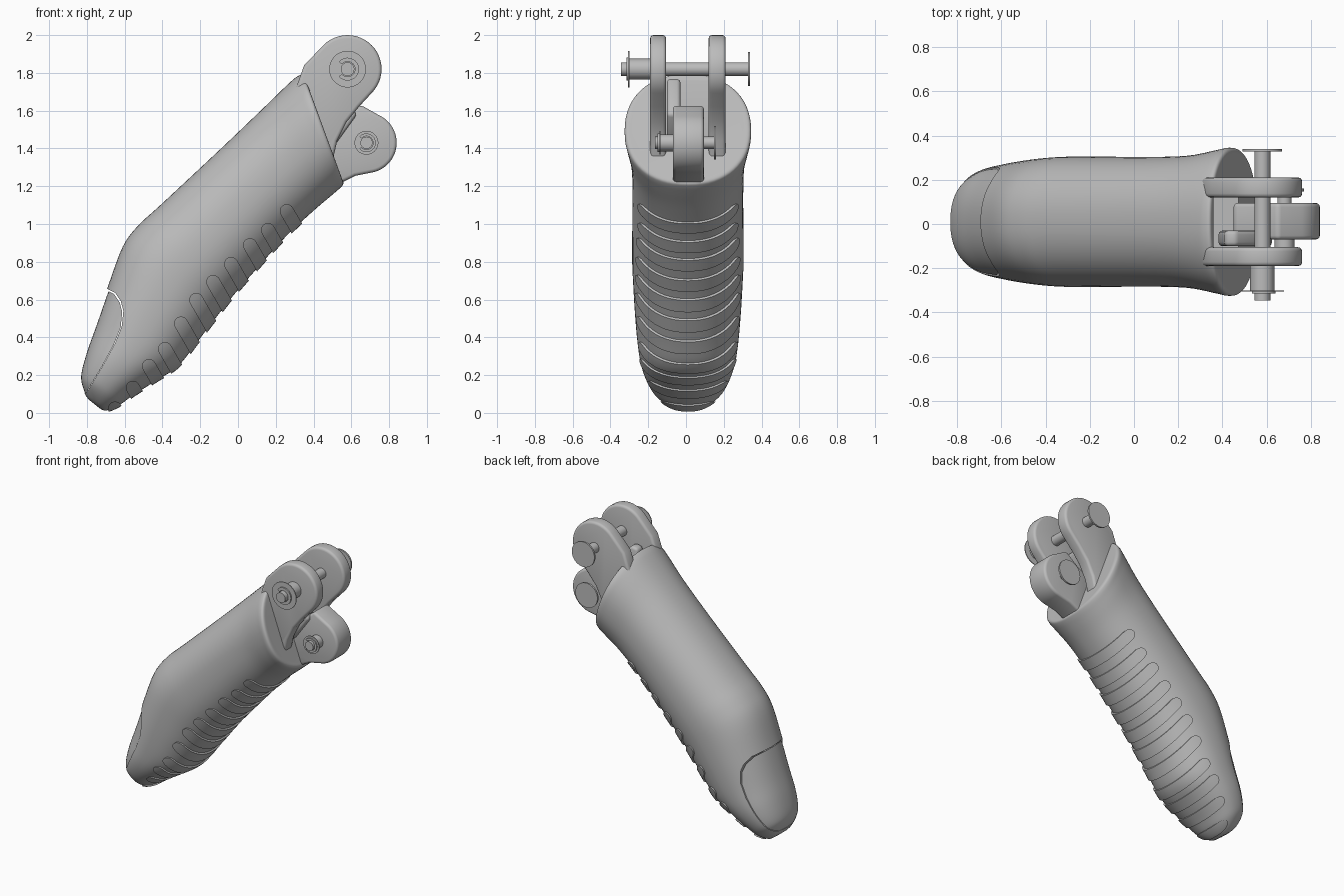
import bpy, bmesh, math
from mathutils import Vector

if "Cube" in bpy.data.objects:
    bpy.data.objects.remove(bpy.data.objects["Cube"])

grey = bpy.data.materials.new("plain grey")
grey.use_nodes = True
grey.diffuse_color = (0.5, 0.5, 0.5, 1)
grey.node_tree.nodes["Principled BSDF"].inputs["Base Color"].default_value = (0.5, 0.5, 0.5, 1)


def make(name, bm):
    bmesh.ops.recalc_face_normals(bm, faces=bm.faces)
    me = bpy.data.meshes.new(name)
    bm.to_mesh(me)
    bm.free()
    me.materials.append(grey)
    ob = bpy.data.objects.new(name, me)
    bpy.context.collection.objects.link(ob)
    return ob


def activate(ob):
    bpy.ops.object.select_all(action="DESELECT")
    ob.select_set(True)
    bpy.context.view_layer.objects.active = ob


def smooth(ob, angle=35):
    activate(ob)
    bpy.ops.object.shade_smooth_by_angle(angle=math.radians(angle))


def boolean(ob, cutter, operation):
    activate(ob)
    mod = ob.modifiers.new("cut", "BOOLEAN")
    mod.operation, mod.solver, mod.object = operation, "EXACT", cutter
    bpy.ops.object.modifier_apply(modifier=mod.name)
    bpy.data.objects.remove(cutter)


def prism(name, outlines, y0, y1, bevel=0):
    """Extrude closed x-z outlines along y."""
    bm = bmesh.new()
    for pts in outlines:
        a = [bm.verts.new((x, y0, z)) for x, z in pts]
        b = [bm.verts.new((x, y1, z)) for x, z in pts]
        bm.faces.new(a)
        bm.faces.new(b)
        for i in range(len(a)):
            j = (i + 1) % len(a)
            bm.faces.new((a[i], a[j], b[j], b[i]))
    ob = make(name, bm)
    if bevel:
        activate(ob)
        mod = ob.modifiers.new("round", "BEVEL")
        mod.width, mod.segments, mod.limit_method = bevel, 3, "ANGLE"
        bpy.ops.object.modifier_apply(modifier=mod.name)
    return ob


def arc(c, r, a0, a1, n=24):
    angles = [math.radians(a0 + (a1 - a0) * i / n) for i in range(n + 1)]
    return [(c[0] + r * math.cos(a), c[1] + r * math.sin(a)) for a in angles]


def spline(rows, n):
    """Smooth interpolation through rows of values."""
    out = []
    for i in range(len(rows) - 1):
        p = [rows[max(0, min(len(rows) - 1, i + k))] for k in (-1, 0, 1, 2)]
        for s in range(n):
            t = s / n
            out.append([b + 0.5 * t * (c - a + t * (2*a - 5*b + 4*c - d + t * (3*(b - c) + d - a)))
                        for a, b, c, d in zip(*p)])
    return out + [rows[-1]]


# Finger sections: back x, z; belly x, z; half width
sections = [
    (-.79, .07, -.74, .03, .04), (-.81, .10, -.70, .012, .10),
    (-.835, .17, -.63, .04, .17), (-.835, .23, -.56, .09, .21),
    (-.805, .34, -.45, .16, .245), (-.755, .48, -.32, .245, .265),
    (-.685, .68, -.22, .37, .28), (-.61, .88, -.12, .50, .29),
    (-.53, .99, -.03, .615, .295), (-.40, 1.11, .07, .73, .295),
    (-.10, 1.39, .25, .93, .293), (.12, 1.60, .40, 1.07, .30),
    (.27, 1.745, .50, 1.155, .325), (.32, 1.785, .545, 1.195, .335),
    (.345, 1.79, .558, 1.215, .325), (.36, 1.76, .55, 1.24, .295)]


def finger(name, grow=0.0, shift=(0, 0), around=64):
    bm = bmesh.new()
    rings = []
    for tx, tz, bx, bz, w in spline(sections, 5):
        top, low = Vector((tx, 0.01, tz)), Vector((bx, 0.01, bz))
        mid, half = (top + low) / 2, (top - low) / 2
        half += half.normalized() * grow
        ring = []
        for k in range(around):
            a = 2 * math.pi * k / around
            c, s = [math.copysign(abs(v) ** 0.9, v) for v in (math.cos(a), math.sin(a))]
            p = mid + half * c + Vector((shift[0], (w + grow) * s, shift[1]))
            ring.append(bm.verts.new(p))
        rings.append(ring)
    for r, q in zip(rings, rings[1:]):
        for k in range(around):
            j = (k + 1) % around
            bm.faces.new((r[k], r[j], q[j], q[k]))
    bm.faces.new(rings[0])
    bm.faces.new(rings[-1])
    return make(name, bm)


# Finger body with a nail bed and a hinge slot
nail_side = [(-.69, .655), (-.65, .635), (-.62, .59), (-.607, .54), (-.615, .46),
             (-.65, .37), (-.71, .26), (-.80, .11), (-1, .07), (-1, .655)]
body = finger("finger_body")
boolean(body, prism("nail_cutter", [nail_side], -1, 1), "DIFFERENCE")
boolean(body, prism("slot_cutter", [[(.36, 1.45), (1, 1.45), (1, 2), (.36, 2)]], -.105, .12), "DIFFERENCE")
smooth(body)

# Fingernail, slightly sunk with a thin seam round it
nail = finger("fingernail", shift=(.008, -.012))
inner = [(x - .006, z - .006) for x, z in nail_side]
boolean(nail, prism("nail_shape", [inner], -1, 1), "INTERSECT")
smooth(nail)

# Raised grip pads across the belly
pad_tops = [(.24, 1.10), (.14, 1.00), (.045, .92), (-.055, .82), (-.15, .725), (-.24, .63),
            (-.32, .505), (-.405, .37), (-.49, .28), (-.575, .165), (-.67, .055)]
pad_outlines = []
for x, z in pad_tops:
    r, tilt = 0.037, -60
    d = (math.cos(math.radians(tilt)), math.sin(math.radians(tilt)))
    c = (x + r * d[0], z + r * d[1])
    e = (c[0] + 0.35 * d[0], c[1] + 0.35 * d[1])
    pad_outlines.append(arc(c, r, tilt + 90, tilt + 270, 12) + arc(e, r, tilt - 90, tilt + 90, 4))
pads = finger("grip_pads", grow=0.011)
boolean(pads, prism("pad_shapes", pad_outlines, -1, 1), "INTERSECT")
smooth(pads)

# Hinge fork arms, lower lug and link stop
upper, lower = (.58, 1.82), (.68, 1.43)
arm = arc(upper, .18, -45, 135) + [(.35, 1.84), (.30, 1.70), (.42, 1.33), (.50, 1.33),
                                   (.525, 1.44), (.575, 1.54), (.64, 1.62)]
lug = arc(lower, .16, -75, 65) + [(.65, 1.63), (.55, 1.55), (.45, 1.50), (.45, 1.30),
                                  (.54, 1.215), (.62, 1.255)]
stop = [(.41, 1.76), (.46, 1.77), (.56, 1.67), (.63, 1.58), (.50, 1.40), (.38, 1.50)]
for name, outline, y0, y1 in (("right_fork_arm", arm, -.19, -.105), ("left_fork_arm", arm, .12, .21),
                              ("lower_lug", lug, -.07, .095), ("link_stop", stop, -.10, -.03)):
    smooth(prism(name, [outline], y0, y1, 0.018))


# Hinge pins: rod, head, collar, washer and C clip
def pin(name, c, rod, y_tip, y_head, head, collar, washer, y_clip, y_lug):
    for part, r, y0, y1 in (("rod", rod, y_tip, y_head), ("head", head, y_head - .012, y_head),
                            ("collar", collar, y_clip, y_lug), ("washer", washer, y_clip - .006, y_clip)):
        smooth(prism(name + "_" + part, [arc(c, r, 0, 352.5, 47)], y0, y1))
    ring = arc(c, collar * 1.1, -140, 140) + arc(c, rod * 1.1, 140, -140)
    smooth(prism(name + "_clip", [ring], y_clip - .015, y_clip - .005))


pin("upper_pin", upper, .036, -.345, .34, .09, .055, .097, -.30, -.185)
pin("lower_pin", lower, .032, -.165, .16, .088, .045, .063, -.135, -.06)
